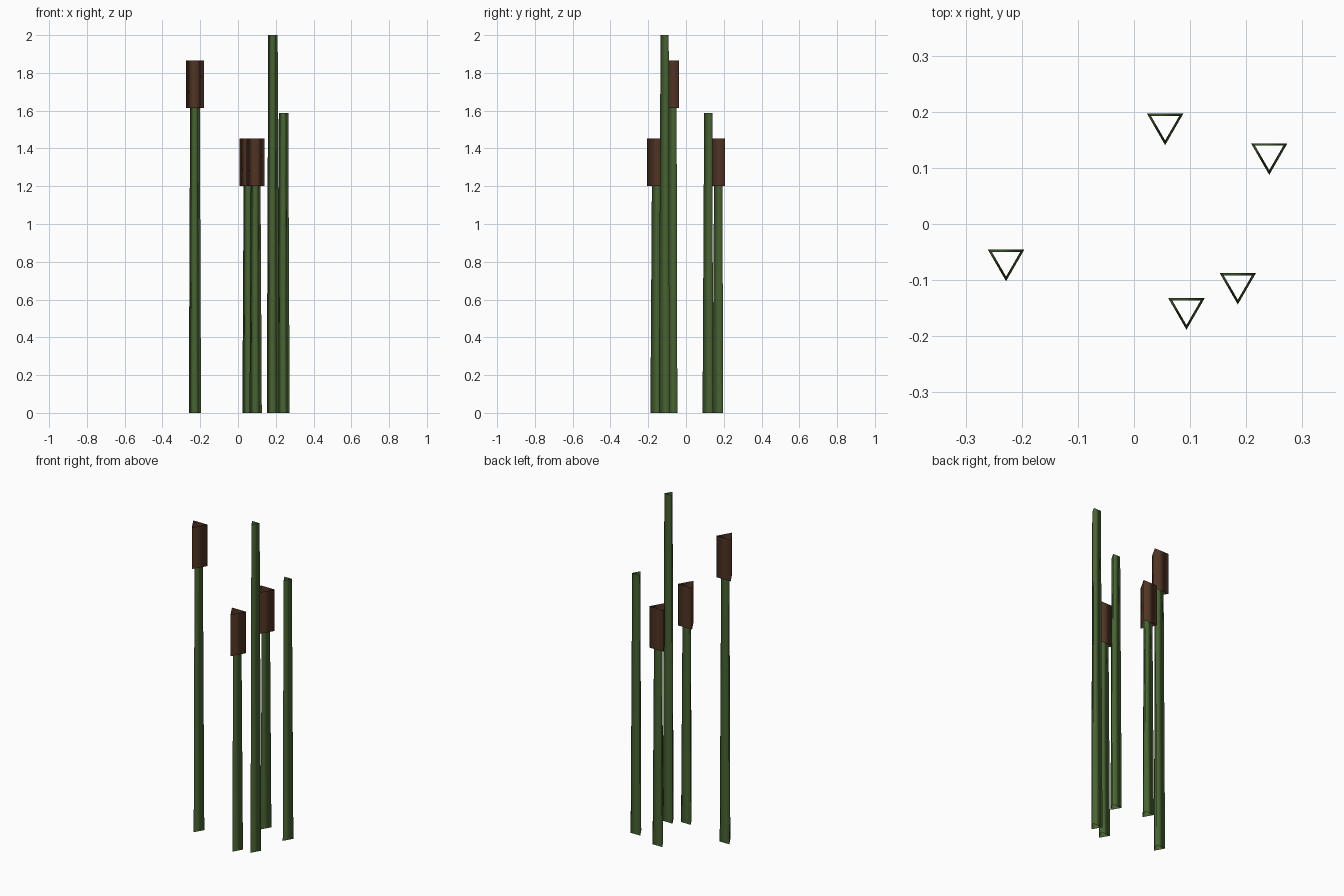
import bpy
import bmesh
from math import pi, cos, sin

cube = bpy.data.objects.get("Cube")
if cube:
    bpy.data.objects.remove(cube, do_unlink=True)


def material(name, colour):
    mat = bpy.data.materials.new(name)
    mat.use_nodes = True
    mat.diffuse_color = colour
    mat.node_tree.nodes["Principled BSDF"].inputs["Base Color"].default_value = colour
    return mat


GREEN = material("reed green", (0.065, 0.125, 0.033, 1))
BROWN = material("seed head brown", (0.08, 0.034, 0.018, 1))


def open_tube(name, x, y, bottom, top, r_bottom, r_top, mat):
    """Three-sided smooth tube without caps, one corner facing the front."""
    bm = bmesh.new()
    rings = []
    for z, r in ((bottom, r_bottom), (top, r_top)):
        angles = [-pi / 2 + i * 2 * pi / 3 for i in range(3)]
        rings.append([bm.verts.new((r * cos(a), r * sin(a), z)) for a in angles])
    low, high = rings
    for i in range(3):
        j = (i + 1) % 3
        bm.faces.new((low[i], low[j], high[j], high[i])).smooth = True
    mesh = bpy.data.meshes.new(name)
    bm.to_mesh(mesh)
    bm.free()
    mesh.materials.append(mat)
    obj = bpy.data.objects.new(name, mesh)
    obj.location = (x, y, 0)
    bpy.context.collection.objects.link(obj)


HEAD_LENGTH = 0.253

# Reeds: position, height, and whether a seed head covers the tip
reeds = {
    "left_tall": (-0.228, -0.0645, 1.866, True),
    "front": (0.0935, -0.151, 1.453, True),
    "back": (0.0555, 0.178, 1.453, True),
    "bare_tall": (0.185, -0.106, 2.0, False),
    "bare_short": (0.241, 0.125, 1.587, False),
}

for name, (x, y, height, has_head) in reeds.items():
    stalk_top = height - HEAD_LENGTH / 2 if has_head else height
    open_tube(name + "_stalk", x, y, 0, stalk_top, 0.0375, 0.029, GREEN)
    if has_head:
        open_tube(name + "_seed_head", x, y, height - HEAD_LENGTH, height,
                  0.0555, 0.0555, BROWN)
